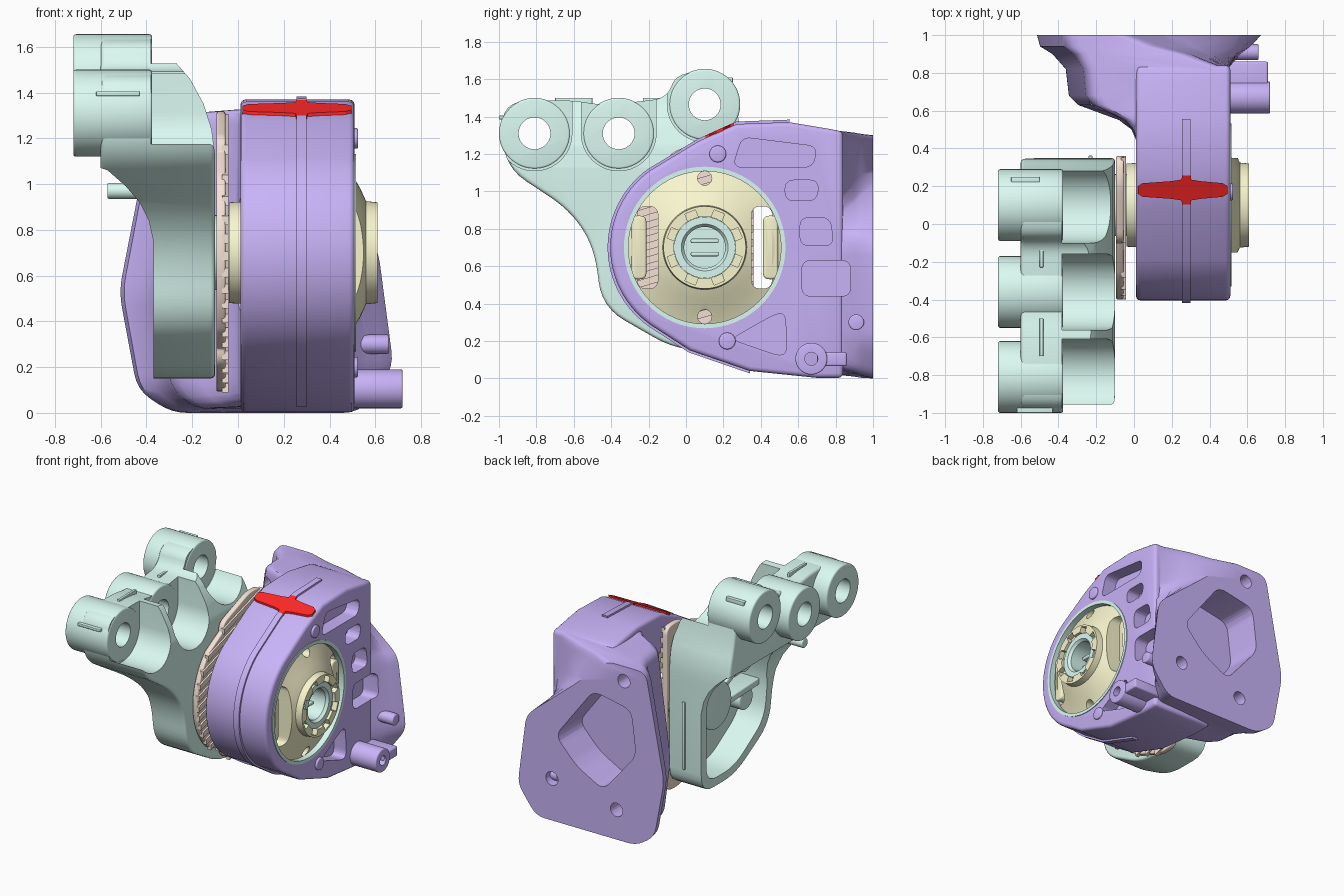
import bpy, bmesh
from math import sin, cos, pi, radians
from mathutils import Vector

if "Cube" in bpy.data.objects:
    bpy.data.objects.remove(bpy.data.objects["Cube"])

CY, CZ = 0.1, 0.7      # main bore axis (runs along x)
COL = dict(mint=(.70, .95, .88), purple=(.58, .45, .94), yellow=(.95, .92, .62),
           tan=(.92, .76, .66), red=(1, .02, .02))
MAT = {}
for k, c in COL.items():
    MAT[k] = bpy.data.materials.new(k)
    MAT[k].diffuse_color = (*c, 1)


def circle(u, v, r, n=40, a0=0, a1=360):
    m = n if a1 - a0 == 360 else n - 1
    return [(u + r * cos(radians(a0 + (a1 - a0) * i / m)),
             v + r * sin(radians(a0 + (a1 - a0) * i / m))) for i in range(n)]


def rounded(pts, r, n=6):
    out = []
    for i, p in enumerate(pts):
        p, a, b = Vector(p), Vector(pts[i - 1]), Vector(pts[(i + 1) % len(pts)])
        s = p + (a - p).normalized() * min(r, (a - p).length * .48)
        e = p + (b - p).normalized() * min(r, (b - p).length * .48)
        for k in range(n + 1):
            t = k / n
            out.append(tuple(s * (1 - t) ** 2 + p * 2 * t * (1 - t) + e * t * t))
    return out


def loft(name, rings, mat=None, closed=False):
    bm = bmesh.new()
    vs = [[bm.verts.new(p) for p in r] for r in rings]
    n = len(vs[0])
    for k in range(len(vs) if closed else len(vs) - 1):
        a, b = vs[k], vs[(k + 1) % len(vs)]
        for i in range(n):
            j = (i + 1) % n
            bm.faces.new((a[i], a[j], b[j], b[i]))
    if not closed:
        bm.faces.new(vs[0])
        bm.faces.new(vs[-1])
    bmesh.ops.recalc_face_normals(bm, faces=bm.faces)
    me = bpy.data.meshes.new(name)
    bm.to_mesh(me)
    bm.free()
    o = bpy.data.objects.new(name, me)
    bpy.context.collection.objects.link(o)
    if mat:
        me.materials.append(MAT[mat])
    return o


def prism(name, pts, a, b, mat=None, axis='x'):
    put = {'x': lambda p, d: (d, p[0], p[1]), 'y': lambda p, d: (p[0], d, p[1]),
           'z': lambda p, d: (p[0], p[1], d)}[axis]
    return loft(name, [[put(p, d) for p in pts] for d in (a, b)], mat)


def lathe(name, prof, mat, n=64):
    # closed (x, radius) profile turned about the bore axis
    return loft(name, [[(x, CY + r * cos(2 * pi * k / n), CZ + r * sin(2 * pi * k / n)) for x, r in prof]
                       for k in range(n)], mat, closed=True)


def rect(u, v, du, dv):
    return [(u - du, v - dv), (u + du, v - dv), (u + du, v + dv), (u - du, v + dv)]


def box(name, lo, hi, mat=None):
    return prism(name, [(lo[1], lo[2]), (hi[1], lo[2]), (hi[1], hi[2]), (lo[1], hi[2])], lo[0], hi[0], mat)


def finish(o, bevel=0, add=(), cut=()):
    if bevel:
        m = o.modifiers.new('bevel', 'BEVEL')
        m.width, m.segments, m.limit_method, m.angle_limit = bevel, 3, 'ANGLE', radians(35)
    for op, group in (('UNION', add), ('DIFFERENCE', cut)):
        for c in group:
            c.hide_render = True
            m = o.modifiers.new(op, 'BOOLEAN')
            m.operation, m.solver, m.object = op, 'EXACT', c
    dg = bpy.context.evaluated_depsgraph_get()
    dg.update()
    o.data = bpy.data.meshes.new_from_object(o.evaluated_get(dg))
    o.modifiers.clear()
    for c in (*add, *cut):
        bpy.data.objects.remove(c)
    bpy.ops.object.select_all(action='DESELECT')
    o.select_set(True)
    bpy.context.view_layer.objects.active = o
    bpy.ops.object.shade_smooth_by_angle(angle=radians(35))
    return o


def bore(r, a=-1, b=1):
    return prism('cutter', circle(CY, CZ, r, 64), a, b)


# --- purple housing: ring profile merged with the flared rear flange
shell = circle(CY, CZ, .505, 28, 125, 235) + [(.02, .15), (.34, .04), (.7, .003), (.84, .003), (.84, 1.32),
                                              (.76, 1.335), (.55, 1.37), (.27, 1.36), (.07, 1.27)]
housing = prism('housing_bracket', shell, .01, .51, 'purple')
flange = [(-.37, 1.3), (-.05, 1.3), (.2, 1.07), (.61, .73), (.68, .2), (.53, .0), (-.29, .0), (-.44, .1), (-.52, .53)]
neck = [(.03, 1.335), (.495, 1.325), (.495, .95), (.495, .73), (.495, .2), (.495, .05), (.05, .05), (.03, .12), (.03, .53)]
rings = []
for y, tl, tr in ((.4, 0, 0), (.5, .08, 0), (.55, .2, 0), (.59, .4, 0), (.63, .6, 0), (.68, .69, 0), (.82, .72, 0),
                  (.9, .85, .4), (.94, .97, .7), (1, 1, 1)):
    ring = []
    for i, (f, h) in enumerate(zip(flange, neck)):
        t = tr if 1 <= i <= 5 else tl
        ring.append((h[0] + (f[0] - h[0]) * t, h[1] + (f[1] - h[1]) * t))
    rings.append([(x, y, z) for x, z in rounded(ring, .07, 4)])
rear = finish(loft('rear', rings, 'purple'))
cuts = [bore(.43)]
pockets = [[(.25, 1.13), (.68, 1.13), (.7, 1.24), (.3, 1.29)], [(.53, .95), (.7, .95), (.71, 1.06), (.53, 1.06)],
           [(.61, .71), (.79, .71), (.77, .86), (.61, .86)], [(.62, .44), (.88, .44), (.88, .63), (.62, .63)],
           [(.24, .21), (.5, .12), (.54, .14), (.53, .35), (.47, .34)]]
cuts += [prism('cutter', rounded(p, .05), .41, .8) for p in pockets]
cuts += [prism('cutter', circle(x, z, .05, 24), .6, 1.2, axis='y') for x, z in ((-.19, 1.19), (.4, .31), (-.13, .22))]
cuts.append(prism('cutter', rounded([(.37, .64), (.06, 1.05), (-.25, .99), (-.29, .66), (-.02, .34), (.2, .46)], .07),
                  .72, 1.2, axis='y'))
finish(housing, .025, [rear], cuts)

# raised seam around the housing, side boss, bumps and red patch
seam = [(.3 + (y - .3) * 1.02, .7 + (z - .7) * 1.02) for y, z in shell if y < .64]
finish(prism('housing_seam', seam, .255, .3, 'purple'), 0, [], [bore(.45)])
finish(prism('side_boss', circle(.67, .105, .085), .3, .72, 'purple'), .008, [],
       [prism('cutter', circle(.67, .105, .035, 20), .5, 1)])
finish(box('side_boss_arm', (.4, .7, .065), (.71, .86, .14), 'purple'), .012)
for i, (y, z, r, x) in enumerate([(.17, 1.2, .045, .525), (.22, .2, .045, .525), (.91, .3, .042, .66)]):
    finish(prism(f'housing_bump_{i}', circle(y, z, r, 24), .4, x, 'purple'), .008)
half = [(.02, .02), (.045, .036), (.2, .047), (.252, .055), (.254, .076), (.301, .076), (.303, .055),
        (.35, .047), (.47, .036), (.495, .02)]
patch = prism('red_patch', [(x, .18 + d) for x, d in half] + [(x, .18 - d) for x, d in reversed(half)],
              -.02, .014, 'red', 'z')
for v in patch.data.vertices:
    v.co.z += 1.27 + .45 * (v.co.y - .07)

# --- yellow insert: turned body with two windows, stop blocks, pin holes and notched hub
core = lathe('core_insert', [(.4, .41), (.47, .41), (.5, .34), (.535, .28), (.56, .225), (.61, .22), (.61, .165),
                             (-.04, .165), (-.04, .22), (.05, .225), (.05, .41), (.1, .41), (.1, .23), (.36, .23)], 'yellow')
cuts = []
for s in (-1, 1):
    y = CY + .305 * s
    cuts.append(prism('cutter', rounded(rect(y, CZ, .055, .22), .05), -.2, .8))
    cuts.append(prism('cutter', circle(CY, CZ + .37 * s, .038, 20), -.3, .8))
    finish(prism('window_stop', rounded(rect(CY + .352 * s, CZ, .04, .17), .035), .03, .485, 'yellow'), .012)
for k in range(8):
    a = pi / 8 + k * pi / 4
    u, w = Vector((cos(a), sin(a))), Vector((-sin(a), cos(a))) * .03
    c = Vector((CY, CZ))
    cuts.append(prism('cutter', [c + u * .14 - w, c + u * .205 - w, c + u * .205 + w, c + u * .14 + w], .57, .7))
finish(core, 0, [], cuts)
finish(lathe('sleeve_ring', [(.02, .408), (.515, .408), (.515, .432), (.02, .432)], 'mint'))
finish(lathe('inner_bush', [(-.12, .164), (.59, .164), (.59, .125), (.57, .11), (-.12, .11)], 'mint'))
finish(prism('bush_plug', circle(CY, CZ, .112), -.12, .44, 'mint'))
for dz in (-.035, .035):
    finish(box('bush_bar', (.43, CY - .075, CZ + dz - .012), (.5, CY + .075, CZ + dz + .012), 'mint'), .008)

# --- tan ribbed buffer plate
plate = circle(CY, CZ, .5, 24, 135, 225) + rounded([(-.1, .22), (.22, .09), (.36, .1), (.36, 1.31), (.22, 1.32), (-.1, 1.2)], .06)
finish(prism('buffer_plate', plate, -.095, -.055, 'tan'), .008, [], [bore(.24)])
for k in range(20):
    c, hits = -.02 + k * .075, []
    for (y0, z0), (y1, z1) in zip(plate, plate[1:] + plate[:1]):
        d0, d1 = z0 - .3 * y0 - c, z1 - .3 * y1 - c
        if d0 * d1 < 0:
            t = d0 / (d0 - d1)
            hits.append((y0 + (y1 - y0) * t, z0 + (z1 - z0) * t))
    if len(hits) == 2:
        (ya, za), (yb, zb) = sorted(hits)
        finish(prism('buffer_rib', [(ya, za - .02), (yb, zb - .02), (yb, zb + .02), (ya, za + .02)],
                     -.07, -.042, 'tan'), 0, [], [bore(.24)])

# --- mint arm bracket: body with curved shoulder, undercut, scoops and rear hollow
LUGS = [(-.81, 1.31), (-.36, 1.31), (.1, 1.465)]
body = rounded([(-.99, 1.48), (-.62, 1.49), (-.45, 1.46), (-.25, 1.48), (-.1, 1.5), (-.05, 1.64), (.25, 1.64), (.29, 1.3),
                (.35, 1.1), (.35, .15), (-.05, .15), (-.45, .38), (-.49, .7), (-.62, .9), (-.97, 1.13)], .14)
arm = prism('arm_bracket', body, -.6, -.1, 'mint')
shoulder = [(-.38, 1.57), (-.28, 1.54), (-.21, 1.46), (-.15, 1.35), (-.115, 1.24), (-.097, 1.1), (0, 1.1), (0, 1.8), (-.38, 1.8)]
under = [(-.8, 0), (-.37, 0), (-.37, .75), (-.39, .84), (-.43, .92), (-.49, .99), (-.57, 1.06), (-.8, 1.14)]
cuts = [prism('cutter', shoulder, -1.2, .6, axis='y'), prism('cutter', under, -1.2, .6, axis='y')]
for y, z in LUGS:
    r = .2
    cuts.append(prism('cutter', circle(y, z, r, 24, 180, 360) + [(y + r, 1.9), (y - r, 1.9)], -.38, .1))
    cuts.append(prism('cutter', circle(y, z, .087), -1, .1))
cuts.append(prism('cutter', rounded([(-.43, .72), (-.39, .43), (-.04, .21), (.29, .21), (.29, .98), (.05, 1.08), (-.35, 1.02)], .12),
                  -.7, -.16))
finish(arm, .02, [], cuts)
for i, (y, z) in enumerate(LUGS):
    finish(prism(f'arm_lug_{i}', circle(y, z, .19, 48), -.72, -.375, 'mint'), .012, [],
           [prism('cutter', circle(y, z, .085), -1, .1)])

# bosses and ribs inside the hollow, locating pin, moulding seams
finish(prism('hollow_boss', circle(CY, CZ, .17), -.33, -.12, 'mint'), .015)
for i, (y, z) in enumerate([(-.28, .88), (-.28, .6), (.05, .95)]):
    finish(prism(f'hollow_pad_{i}', circle(y, z, .08, 28), -.3, -.12, 'mint'), .012)
for i, (z0, z1) in enumerate([(.68, .66), (.98, .74)]):
    finish(prism(f'hollow_rib_{i}', [(-.42, z0 - .025), (.1, z1 - .025), (.1, z1 + .025), (-.42, z0 + .025)],
                 -.31, -.12, 'mint'), .01)
finish(prism('locating_pin', circle(-.58, .97, .035, 24), -.57, -.3, 'mint'), .006)
for lo, hi in [((-.62, -1.0, 1.385), (-.43, -.95, 1.405)), ((-.5, -.7, 1.45), (-.48, -.5, 1.5)),
               ((-.5, -.23, 1.45), (-.48, -.04, 1.5)), ((-.65, .22, 1.58), (-.5, .25, 1.61)),
               ((-.24, .3, .3), (-.22, .362, .8))]:
    finish(box('arm_seam', lo, hi, 'mint'), .004)

for m in bpy.data.materials:
    if m.users and not m.is_grease_pencil:
        m.use_nodes = True
        m.node_tree.nodes["Principled BSDF"].inputs["Base Color"].default_value = m.diffuse_color
